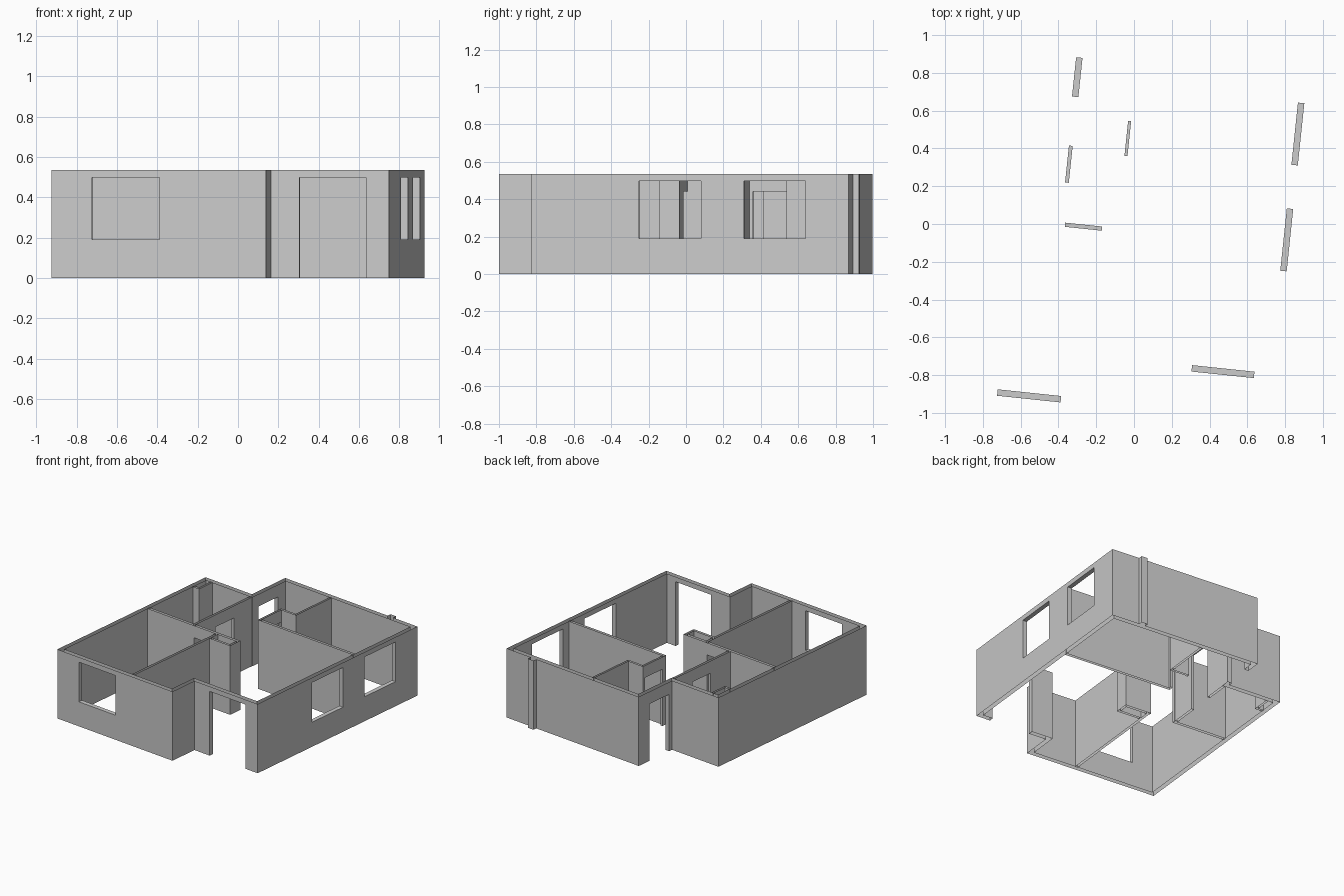
import bpy
import bmesh
from math import radians
from mathutils import Matrix

cube = bpy.data.objects.get("Cube")
if cube:
    bpy.data.objects.remove(cube, do_unlink=True)

HEIGHT = 0.535
T = 0.034                      # outer wall thickness
LEFT, RIGHT = -0.827, 0.83     # plan limits before the house is turned
FRONT, BACK = -0.98, 0.962
PORCH_X, PORCH_Y = 0.243, -0.745
STEP_X, STEP_Y = -0.397, 0.605
TURN = Matrix.Rotation(radians(-6), 4, 'Z')

plaster = bpy.data.materials.new("wall_grey")
plaster.use_nodes = True
plaster.diffuse_color = (0.6, 0.6, 0.6, 1)
plaster.node_tree.nodes["Principled BSDF"].inputs["Base Color"].default_value = (0.6, 0.6, 0.6, 1)


def box(name, x0, x1, y0, y1, z0=0.0, z1=HEIGHT):
    bm = bmesh.new()
    bmesh.ops.create_cube(bm, size=1)
    bmesh.ops.scale(bm, vec=(x1 - x0, y1 - y0, z1 - z0), verts=bm.verts)
    bmesh.ops.translate(bm, vec=((x0 + x1) / 2, (y0 + y1) / 2, (z0 + z1) / 2), verts=bm.verts)
    mesh = bpy.data.meshes.new(name)
    bm.to_mesh(mesh)
    bm.free()
    obj = bpy.data.objects.new(name, mesh)
    bpy.context.collection.objects.link(obj)
    return obj


def combine(target, operand, operation):
    mod = target.modifiers.new("combine", 'BOOLEAN')
    mod.operation = operation
    mod.solver = 'EXACT'
    mod.object = operand
    bpy.context.view_layer.update()
    graph = bpy.context.evaluated_depsgraph_get()
    mesh = bpy.data.meshes.new_from_object(target.evaluated_get(graph))
    target.modifiers.clear()
    target.data = mesh
    bpy.data.objects.remove(operand, do_unlink=True)


def open_shell(obj):
    # Walls are hollow skins, open along the top and the floor
    bm = bmesh.new()
    bm.from_mesh(obj.data)
    caps = [f for f in bm.faces if abs(f.normal.z) > 0.9
            and (f.calc_center_median().z < 0.001 or f.calc_center_median().z > HEIGHT - 0.001)]
    bmesh.ops.delete(bm, geom=caps, context='FACES')
    bmesh.ops.dissolve_limit(bm, angle_limit=radians(1), verts=bm.verts, edges=bm.edges)
    bmesh.ops.transform(bm, matrix=TURN, verts=bm.verts)
    bm.to_mesh(obj.data)
    bm.free()
    obj.data.materials.clear()
    obj.data.materials.append(plaster)


def build(name, walls, openings):
    obj = box(name, *walls[0])
    for wall in walls[1:]:
        combine(obj, box("wall_piece", *wall), 'UNION')
    for gap in openings:
        combine(obj, box("opening", *gap), 'DIFFERENCE')
    open_shell(obj)


WINDOW = (0.19, 0.497)
FRONT_DOOR = (-0.1, 0.497)
DOOR = (-0.1, 0.44)

# Outer walls, clockwise from the left wall, and the post on the back
outer = [
    (LEFT, LEFT + T, FRONT, STEP_Y),
    (LEFT, STEP_X + T, STEP_Y - T, STEP_Y),
    (STEP_X, STEP_X + T, STEP_Y - T, BACK),
    (STEP_X, RIGHT, BACK - T, BACK),
    (RIGHT - T, RIGHT, PORCH_Y, BACK),
    (PORCH_X - T, RIGHT, PORCH_Y, PORCH_Y + T),
    (PORCH_X - T, PORCH_X, FRONT, PORCH_Y + T),
    (LEFT, PORCH_X, FRONT, FRONT + T),
    (0.555, 0.605, BACK - 0.01, 0.993),
]
outer_openings = [
    (-0.626, -0.288, FRONT - 0.1, FRONT + 0.1, *WINDOW),
    (0.384, 0.716, PORCH_Y - 0.1, PORCH_Y + 0.1, *FRONT_DOOR),
    (RIGHT - 0.1, RIGHT + 0.1, 0.399, 0.73, *WINDOW),
    (RIGHT - 0.1, RIGHT + 0.1, -0.165, 0.167, *WINDOW),
    (STEP_X - 0.1, STEP_X + 0.1, 0.637, 0.846, *DOOR),
]
build("outer_walls", outer, outer_openings)

# Front bedroom, hall and closet partitions
hall = [
    (LEFT + 0.03, 0.048, -0.053, -0.031),
    (-0.162, -0.142, FRONT + 0.03, -0.04),
    (-0.15, 0.048, -0.14, -0.122),
    (0.03, 0.048, -0.14, -0.04),
    (-0.386, -0.366, -0.04, STEP_Y - 0.03),
]
hall_openings = [
    (-0.363, -0.166, -0.1, 0.0, *DOOR),
    (-0.45, -0.3, 0.181, 0.377, *DOOR),
]
build("hall_partitions", hall, hall_openings)

# Right-hand room partitions with the inner door
room = [
    (-0.088, RIGHT - 0.03, 0.315, 0.335),
    (-0.088, -0.072, 0.32, 0.562),
    (-0.088, 0.064, 0.546, 0.562),
    (0.048, 0.064, 0.55, BACK - 0.03),
]
build("room_partitions", room, [(-0.15, 0.0, 0.353, 0.54, *DOOR)])

# Service shaft in the back corner
shaft = [
    (LEFT + 0.03, -0.735, 0.43, 0.446),
    (-0.751, -0.735, 0.43, STEP_Y - 0.03),
]
build("corner_shaft", shaft, [])
